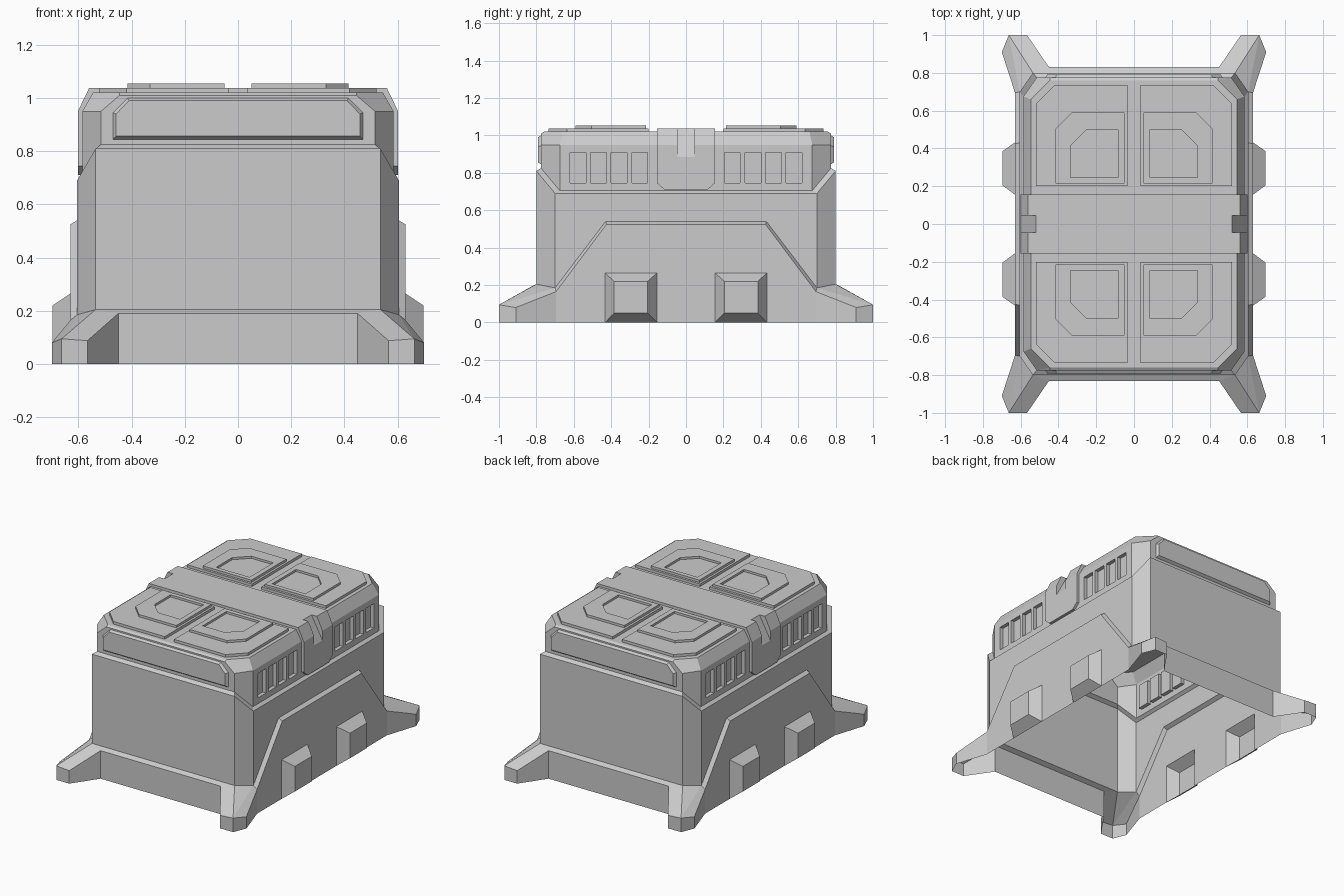
import bpy, bmesh
from mathutils import Vector

if "Cube" in bpy.data.objects:
    bpy.data.objects.remove(bpy.data.objects["Cube"])


class Part:
    """One quarter (+x, +y) of an open-bottomed shell, mirrored over x and y."""

    def __init__(self, name):
        self.name, self.bm = name, bmesh.new()

    def face(self, pts, ref=(0, 0, 0)):
        # face is turned to point away from ref
        f = self.bm.faces.new([self.bm.verts.new(p) for p in pts])
        f.normal_update()
        if f.normal.dot(f.calc_center_median() - Vector(ref)) < 0:
            f.normal_flip()

    def loft(self, a, b, ref=(0, 0, 0), closed=False):
        n = len(a)
        for i in range(n if closed else n - 1):
            j = (i + 1) % n
            self.face([a[i], a[j], b[j], b[i]], ref)

    def finish(self):
        bmesh.ops.remove_doubles(self.bm, verts=self.bm.verts, dist=1e-4)
        me = bpy.data.meshes.new(self.name)
        self.bm.to_mesh(me)
        self.bm.free()
        ob = bpy.data.objects.new(self.name, me)
        bpy.context.collection.objects.link(ob)
        m = ob.modifiers.new("mirror", 'MIRROR')
        m.use_axis = (True, True, False)
        m.merge_threshold = 0.0005


def at_x(x, yz):
    return [(x, y, z) for y, z in yz]


def at_y(y, xz):
    return [(x, y, z) for x, z in xz]


def at_z(z, xy):
    return [(x, y, z) for x, y in xy]


def drop(pts):
    return [(x, y, 0) for x, y, z in pts]


def cut_rect(x0, x1, y0, y1, c):
    # rectangle with its outer corner cut off
    return [(x0, y0), (x1, y0), (x1, y1 - c), (x1 - c, y1), (x0, y1)]


# shared outlines
F, G = (.535, .80, .205), (.605, .70, .185)
body_top = [(0, .80, .81), (.535, .80, .81), (.605, .70, .69), (.605, 0, .69)]
lid_low = [(0, .775, .825), (.515, .775, .825), (.585, .675, .705), (.585, 0, .705)]

# main walls and sloping rim
p = Part("body_walls")
p.face([(0, .80, .205), F, body_top[1], body_top[0]])
p.face([F, G, body_top[2], body_top[1]])
p.face([G, body_top[2], body_top[3], (.605, 0, .54), (.605, .43, .54)])
p.loft(body_top, lid_low)
p.finish()

# base skirt and splayed corner feet
p = Part("base_and_feet")
A, B, C = (.45, .83, .19), (.566, 1, .088), (.663, 1, .095)
D, E = (.70, .91, .08), (.63, .695, .165)
outer = [(0, .83, .19), A, B, C, D, E]
p.loft(outer, drop(outer))
p.face([outer[0], A, F, (0, .80, .205)])
p.face([A, B, C, F])
p.face([C, D, E, G])
p.face([C, G, F])
p.finish()

# raised trapezoid side panel with protruding blocks
p = Part("side_panel")
y0, y1, zt = .155, .432, .265
p.face(at_x(.63, [(.695, 0), (.695, .165), (.425, .525), (0, .525), (0, 0),
                  (y0, 0), (y0, zt), (y1, zt), (y1, 0)]))
p.loft([E, (.63, .425, .525), (.63, 0, .525)], [G, (.605, .43, .54), (.605, 0, .54)])
p.finish()

p = Part("side_blocks")
block = at_x(.63, [(y0, 0), (y1, 0), (y1, zt), (y0, zt)])
tip = at_x(.697, [(.205, .05), (.385, .05), (.385, .22), (.205, .22)])
p.loft(block, tip, ref=(.6, .295, .13), closed=True)
p.face(tip)
p.finish()

# lid: end wall, corner, bevels and top
p = Part("lid")
p.face(at_y(.775, [(0, .825), (.515, .825), (.515, .95), (.445, 1.01), (0, 1.01)]))
c1, c2 = (.515, .775, .95), (.585, .675, .95)
e1, e2 = (.445, .775, 1.01), (.445, .76, 1.02)
t2, t3 = (.545, .66, 1.02), (.545, .155, 1.02)
p.face([lid_low[1], lid_low[2], c2, c1])
p.face([c1, c2, t2, e2])
p.face([c1, e2, e1])
p.face([(0, .775, 1.01), e1, e2, (0, .76, 1.02)])
p.face([c2, (.585, .155, .95), t3, t2])
p.face([(0, .155, 1.02), t3, t2, e2, (0, .76, 1.02)])

# lid side wall with a row of recessed vents
X, zl, zh, deep = .585, .745, .91, .025
p.face(at_x(X, [(0, .705), (.675, .705), (.675, zl), (0, zl)]))
p.face(at_x(X, [(.155, zh), (.675, zh), (.675, .95), (.155, .95)]))
y = .155
for i in range(4):
    a = .205 + i * .11
    b = a + .085
    p.face(at_x(X, [(y, zl), (a, zl), (a, zh), (y, zh)]))
    hole = [(a, zl), (b, zl), (b, zh), (a, zh)]
    mid = ((a + b) / 2, (zl + zh) / 2)
    for k in range(4):
        u, v = hole[k], hole[(k + 1) % 4]
        # reflect the vent centre across the edge so walls face inward
        far = (X, u[0] + v[0] - mid[0], u[1] + v[1] - mid[1])
        p.face(at_x(X, [u, v]) + at_x(X - deep, [v, u]), far)
    p.face(at_x(X - deep, hole))
    y = b
p.face(at_x(X, [(y, zl), (.675, zl), (.675, zh), (y, zh)]))
p.finish()

# raised strip across the lid ending in notched side clips
p = Part("lid_strip_and_clips")
zs, xo, g = 1.037, .602, .045
edge = [(0, .71), (.115, .71), (.155, .745), (.155, .95)]
p.face(at_x(xo, edge + [(g, .95), (g, .885), (0, .885)]))
p.loft(at_x(xo, edge), at_x(X, edge), ref=(.59, 0, .9))
p.face([(xo, .155, .95), (.56, .155, zs), t3, (X, .155, .95)])
p.face([(xo, g, .95), (xo, .155, .95), (.56, .155, zs), (.56, g, zs)])
p.face([(xo, 0, .885), (xo, g, .885), (.52, g, zs), (.52, 0, zs)])
p.face([(xo, g, .885), (xo, g, .95), (.56, g, zs), (.52, g, zs)], ref=(.58, 1, .95))
p.face(at_z(zs, [(0, 0), (.52, 0), (.52, g), (.56, g), (.56, .155), (0, .155)]))
p.face([(0, .155, 1.02), t3, (.56, .155, zs), (0, .155, zs)])
p.finish()

# raised panels on the lid ends
p = Part("lid_end_panel")
a = at_y(.775, [(0, .845), (.47, .845), (.47, .945), (.415, 1.0), (0, 1.0)])
b = at_y(.792, [(0, .857), (.458, .857), (.458, .94), (.41, .99), (0, .99)])
p.loft(a, b, ref=(0, .5, .92))
p.face(b)
p.finish()

# four stepped plates on top, each with a recessed window
p = Part("top_plates")
base = cut_rect(.035, .52, .20, .735, .10)
step = cut_rect(.05, .415, .215, .59, .085)
window = cut_rect(.085, .335, .245, .50, .085)
mid = (.25, .4, 1.0)
p.loft(at_z(1.02, base), at_z(1.038, base), mid, True)
p.face(at_z(1.038, base))
p.loft(at_z(1.038, step), at_z(1.054, step), mid, True)
p.loft(at_z(1.054, step), at_z(1.054, window), closed=True)
for i in range(5):
    u, v = window[i], window[(i + 1) % 5]
    far = (u[0] + v[0] - .21, u[1] + v[1] - .37, 1.046)
    p.face(at_z(1.054, [u, v]) + at_z(1.0395, [v, u]), far)
p.face(at_z(1.0395, window))
p.finish()
